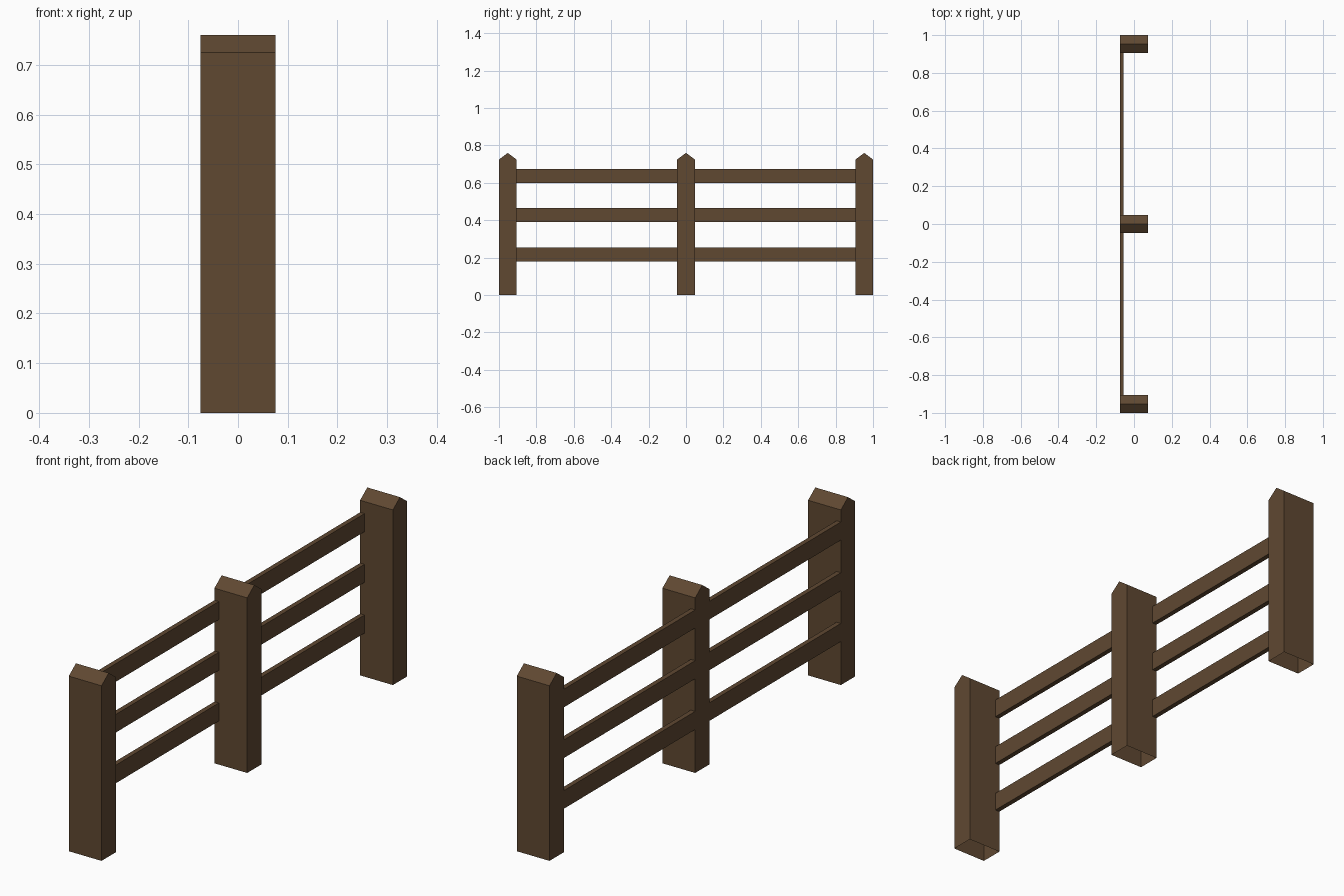
import bpy

if "Cube" in bpy.data.objects:
    bpy.data.objects.remove(bpy.data.objects["Cube"])

wood = bpy.data.materials.new("dark_wood")
wood.diffuse_color = (0.115, 0.065, 0.031, 1)
wood.use_nodes = True
wood.node_tree.nodes["Principled BSDF"].inputs["Base Color"].default_value = wood.diffuse_color

HALF_W = 0.075       # post half width in x
HALF_T = 0.047       # post half thickness in y
SHOULDER, PEAK = 0.725, 0.76
POST_Y = (-0.953, 0.0, 0.953)
RAIL_T, RAIL_H = 0.02, 0.075
RAIL_Z = (0.18, 0.39, 0.60)


def make(name, verts, faces):
    mesh = bpy.data.meshes.new(name)
    mesh.from_pydata(verts, [], faces)
    mesh.materials.append(wood)
    mesh.update()
    obj = bpy.data.objects.new(name, mesh)
    bpy.context.collection.objects.link(obj)
    return obj


def post(name, y):
    # Gabled (y, z) profile extruded along x, open underneath
    profile = [(-HALF_T, 0), (HALF_T, 0), (HALF_T, SHOULDER),
               (0, PEAK), (-HALF_T, SHOULDER)]
    n = len(profile)
    verts = [(x, y + py, z) for x in (-HALF_W, HALF_W) for py, z in profile]
    sides = [(i, i + n, (i + 1) % n + n, (i + 1) % n) for i in range(1, n)]
    ends = [tuple(reversed(range(n))), tuple(range(n, 2 * n))]
    make(name, verts, sides + ends)


def rail(name, y0, y1, z0):
    # Thin board, open at the ends that butt against the posts
    x0, x1, z1 = -HALF_W, -HALF_W + RAIL_T, z0 + RAIL_H
    section = [(x0, z0), (x1, z0), (x1, z1), (x0, z1)]
    verts = [(x, y, z) for y in (y0, y1) for x, z in section]
    make(name, verts, [(i, i + 4, (i + 1) % 4 + 4, (i + 1) % 4) for i in range(4)])


# Three posts
for label, y in zip(("front", "middle", "back"), POST_Y):
    post(label + "_post", y)

# Three rails in each bay
for bay, (a, b) in zip(("front", "back"), zip(POST_Y, POST_Y[1:])):
    for level, z in zip(("lower", "middle", "upper"), RAIL_Z):
        rail(f"{bay}_{level}_rail", a + HALF_T, b - HALF_T, z)

# Make all normals point outwards
import bmesh
for obj in bpy.context.collection.objects:
    bm = bmesh.new()
    bm.from_mesh(obj.data)
    bmesh.ops.recalc_face_normals(bm, faces=bm.faces)
    bm.to_mesh(obj.data)
    bm.free()
